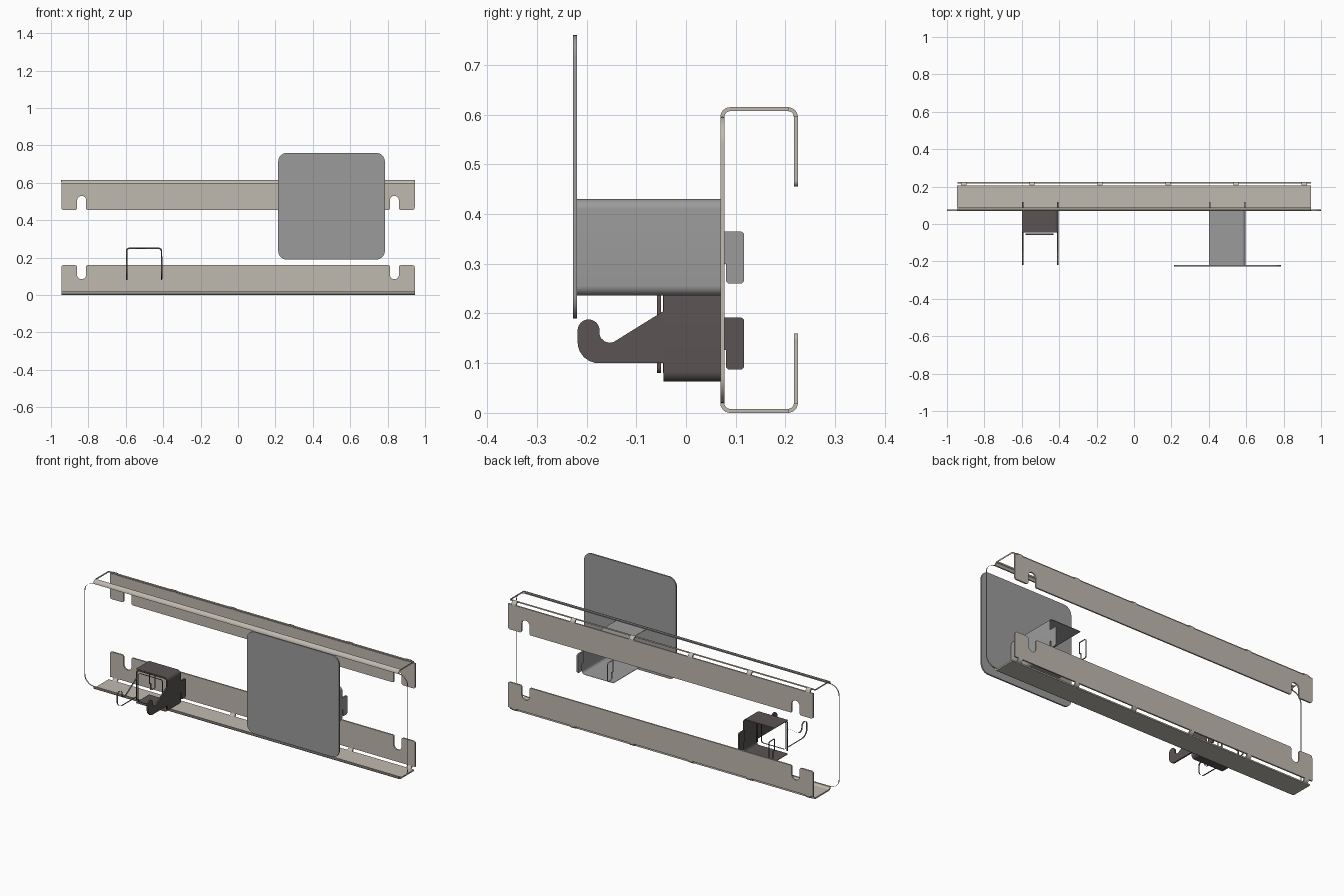
import bpy, bmesh, math
from mathutils import Vector

cube = bpy.data.objects.get("Cube")
if cube:
    bpy.data.objects.remove(cube, do_unlink=True)


def material(name, colour):
    m = bpy.data.materials.new(name)
    m.use_nodes = True
    rgba = (*colour, 1)
    m.diffuse_color = rgba
    m.node_tree.nodes["Principled BSDF"].inputs["Base Color"].default_value = rgba
    return m


TAN = material("warm_beige_metal", (0.53, 0.49, 0.43))
GREY = material("mid_grey_metal", (0.33, 0.33, 0.33))
DARK = material("dark_brown_metal", (0.105, 0.088, 0.088))
made = []
T = 0.008


def fillet(corners, closed=True, steps=6):
    """Round each (u, v, radius) corner of an outline."""
    out, n = [], len(corners)
    for i, (u, v, r) in enumerate(corners):
        p = Vector((u, v))
        if r == 0 or (not closed and i in (0, n - 1)):
            out.append(p)
            continue
        a = (Vector(corners[i - 1][:2]) - p).normalized()
        b = (Vector(corners[(i + 1) % n][:2]) - p).normalized()
        half = a.angle(b) / 2
        centre = p + (a + b).normalized() * (r / math.sin(half))
        s = p + a * (r / math.tan(half)) - centre
        e = p + b * (r / math.tan(half)) - centre
        for k in range(steps + 1):
            d = s.lerp(e, k / steps).normalized()
            out.append(centre + d * r)
    return out


def prism(name, axis, pts, lo, hi, mat, caps=True, closed=True, thick=0, rim=True):
    """Extrude an outline along x (outline in y,z) or along y (outline in x,z)."""
    bm = bmesh.new()

    def place(p, d):
        return (d, p[0], p[1]) if axis == "x" else (p[0], d, p[1])
    rows = [[bm.verts.new(place(p, d)) for p in pts] for d in (lo, hi)]
    n = len(pts)
    for i in range(n if closed else n - 1):
        j = (i + 1) % n
        bm.faces.new((rows[0][i], rows[0][j], rows[1][j], rows[1][i]))
    if caps:
        bm.faces.new(rows[0])
        bm.faces.new(rows[1])
    bmesh.ops.recalc_face_normals(bm, faces=bm.faces)
    mesh = bpy.data.meshes.new(name)
    bm.to_mesh(mesh)
    bm.free()
    mesh.materials.append(mat)
    ob = bpy.data.objects.new(name, mesh)
    bpy.context.collection.objects.link(ob)
    if thick:
        mod = ob.modifiers.new("sheet", "SOLIDIFY")
        mod.thickness = thick
        mod.offset = 0
        mod.use_rim = rim
    made.append(ob)
    return ob


def rect(a, b, c, d, r=0):
    return fillet([(a, c, r), (b, c, r), (b, d, r), (a, d, r)])


def bend(cy, start, flip):
    """Quarter ring section of a folded sheet edge."""
    ring = []
    for radius, order in ((0.02, range(7)), (0.012, range(6, -1, -1))):
        for k in order:
            a = start + k / 6 * math.pi / 2
            ring.append((cy + radius * math.cos(a), 0.595 + radius * math.sin(a)))
    return [(y, flip(z)) for y, z in ring]


# Rail: folded front edges, slotted back flanges and bridge tabs
END = 0.945
right_half = [(END, 0.597, 0), (END, 0.455, 0.012), (0.86, 0.455, 0.012),
              (0.86, 0.53, 0.023), (0.812, 0.53, 0.023), (0.812, 0.455, 0.008)]
flange = right_half + [(-x, z, r) for x, z, r in reversed(right_half)]
for side, flip in (("upper", lambda z: z), ("lower", lambda z: 0.615 - z)):
    prism(side + "_front_bend", "x", bend(0.089, math.pi / 2, flip), -END, END, TAN)
    prism(side + "_back_flange", "y", fillet([(x, flip(z), r) for x, z, r in flange]),
          0.217, 0.225, TAN)
    for i in range(6):
        x = -0.91 + i * 0.364
        prism(side + "_bridge_tab", "x", bend(0.205, 0, flip), x - 0.014, x + 0.014, TAN)
prism("lower_flange", "x", rect(0.089, 0.207, 0, T), -END, END, TAN)

# Rail: thin borders of the open upper flange and open front panel
prism("upper_flange_back_border", "x", rect(0.205, 0.206, 0.607, 0.615), -END, END, TAN)
for s in (-1, 1):
    prism("upper_flange_end_border", "x", rect(0.089, 0.205, 0.607, 0.615),
          s * END - 0.0005, s * END + 0.0005, TAN)
    border = fillet([(s * END, 0.595, 0), (s, 0.595, 0.054),
                     (s, 0.02, 0.054), (s * END, 0.02, 0)], closed=False)
    prism("front_panel_border", "y", border, 0.069, 0.077, TAN, caps=False, closed=False)


# Square sleeve open on its right-hand side, with a rear lug on each side
def sleeve(name, x0, x1, z0, z1, y0, lug_z, mat):
    path = fillet([(x0, z1, 0), (x1, z1, 0.018), (x1, z0, 0.018), (x0, z0, 0)], closed=False)
    prism(name + "_sleeve", "y", path, y0, 0.07, mat, caps=False, closed=False,
          thick=0.004, rim=False)
    lug = fillet([(0.069, lug_z + 0.105, 0), (0.117, lug_z + 0.105, 0.008),
                  (0.117, lug_z, 0.008), (0.08, lug_z, 0.008),
                  (0.08, lug_z + 0.04, 0), (0.069, lug_z + 0.04, 0)])
    prism(name + "_left_lug", "x", lug, x1 - T, x1, mat)
    prism(name + "_right_lug", "x", lug, x0, x0 + T, mat, caps=False)


# Sign plate and its sleeve
prism("sign_plate", "y", rect(0.215, 0.785, 0.19, 0.76, 0.045), -0.227, -0.219, GREY)
sleeve("sign", 0.4, 0.595, 0.238, 0.428, -0.219, 0.26, GREY)

# Hook holder: sleeve, mouth edge and inner lip
sleeve("hook", -0.6, -0.405, 0.065, 0.253, -0.045, 0.087, DARK)
mouth = fillet([(-0.596, 0.08, 0), (-0.596, 0.25, 0.015),
                (-0.409, 0.25, 0.015), (-0.409, 0.08, 0)], closed=False)
prism("hook_mouth_edge", "y", mouth, -0.046, -0.044, DARK, caps=False, closed=False, thick=T)
prism("hook_inner_lip", "y", rect(-0.58, -0.43, 0.08, 0.24, 0.012), -0.058, -0.05, DARK,
      caps=False)

# Pair of hook arms
arm = fillet([(-0.045, 0.1, 0), (-0.218, 0.1, 0.042), (-0.218, 0.188, 0.0219),
              (-0.174, 0.188, 0.0219), (-0.174, 0.125, 0.02), (-0.045, 0.205, 0)])
prism("left_hook_arm", "x", arm, -0.413, -0.405, DARK)
prism("right_hook_arm", "x", arm, -0.6, -0.592, DARK, caps=False)

# Smooth the bends, keep the sheet edges sharp
bpy.ops.object.select_all(action="DESELECT")
for ob in made:
    ob.select_set(True)
bpy.context.view_layer.objects.active = made[0]
bpy.ops.object.shade_smooth_by_angle(angle=math.radians(35))
